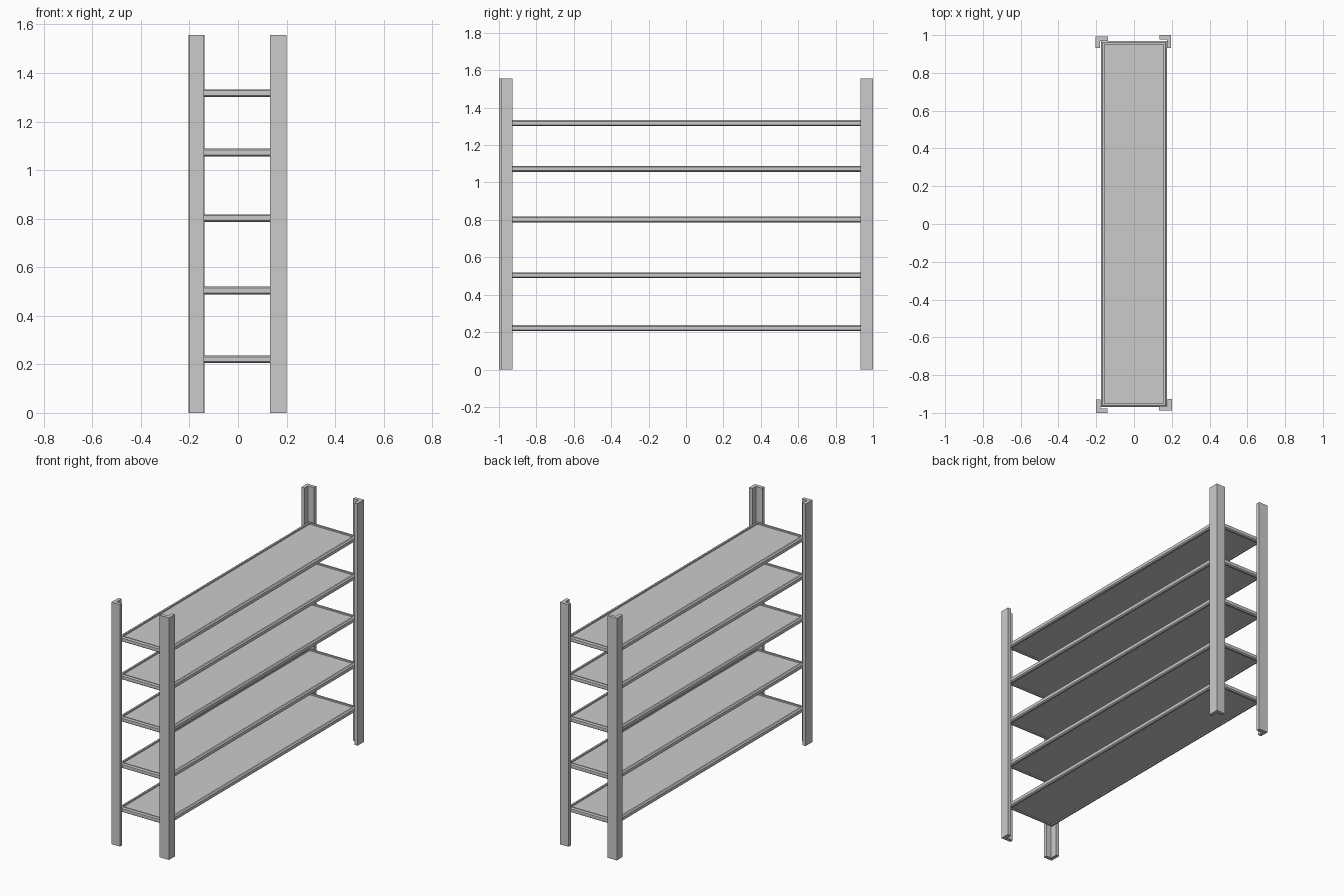
import bpy, bmesh

if "Cube" in bpy.data.objects:
    bpy.data.objects.remove(bpy.data.objects["Cube"])


def mesh_object(name, bm):
    bmesh.ops.recalc_face_normals(bm, faces=bm.faces)
    me = bpy.data.meshes.new(name)
    bm.to_mesh(me)
    bm.free()
    ob = bpy.data.objects.new(name, me)
    bpy.context.collection.objects.link(ob)
    return ob


def angle_post(name, x, y, w, d, t=0.023, h=1.556):
    """L-section upright with its outer corner at (x, y)."""
    sx, sy = (1 if x < 0 else -1), (1 if y < 0 else -1)
    profile = [(0, 0), (w, 0), (w, t), (t, t), (t, d), (0, d)]
    bm = bmesh.new()
    face = bm.faces.new([bm.verts.new((x + sx * a, y + sy * b, 0)) for a, b in profile])
    ext = bmesh.ops.extrude_face_region(bm, geom=[face])
    top = [v for v in ext["geom"] if isinstance(v, bmesh.types.BMVert)]
    bmesh.ops.translate(bm, vec=(0, 0, h), verts=top)
    return mesh_object(name, bm)


def shelf_tray(name, z, hx=0.175, hy=0.968, h=0.032):
    """Rim swept round a rectangle, closed by a recessed panel above and below."""
    # (inset, height): underside recess, chamfered outer edge, top lip
    section = [(0.019, 0.007), (0.019, 0.0), (0.008, 0.0), (0.0, 0.006),
               (0.0, h - 0.006), (0.008, h), (0.019, h), (0.019, h - 0.009)]
    bm = bmesh.new()
    rings = [[bm.verts.new((sx * (hx - i), sy * (hy - i), z + dz))
              for sx, sy in ((-1, -1), (1, -1), (1, 1), (-1, 1))] for i, dz in section]
    for a, b in zip(rings, rings[1:]):
        for k in range(4):
            n = (k + 1) % 4
            bm.faces.new((a[k], a[n], b[n], b[k]))
    bm.faces.new(rings[0])
    bm.faces.new(rings[-1])
    return mesh_object(name, bm)


# Four corner uprights
angle_post("front_left_post", -0.20, -1.0, 0.06, 0.07)
angle_post("front_right_post", 0.20, -0.987, 0.068, 0.06)
angle_post("back_left_post", -0.203, 0.993, 0.065, 0.06)
angle_post("back_right_post", 0.197, 1.0, 0.062, 0.067)

# Five shelves
for n, z in enumerate((0.205, 0.488, 0.786, 1.057, 1.301), 1):
    shelf_tray(f"shelf_{n}", z)
